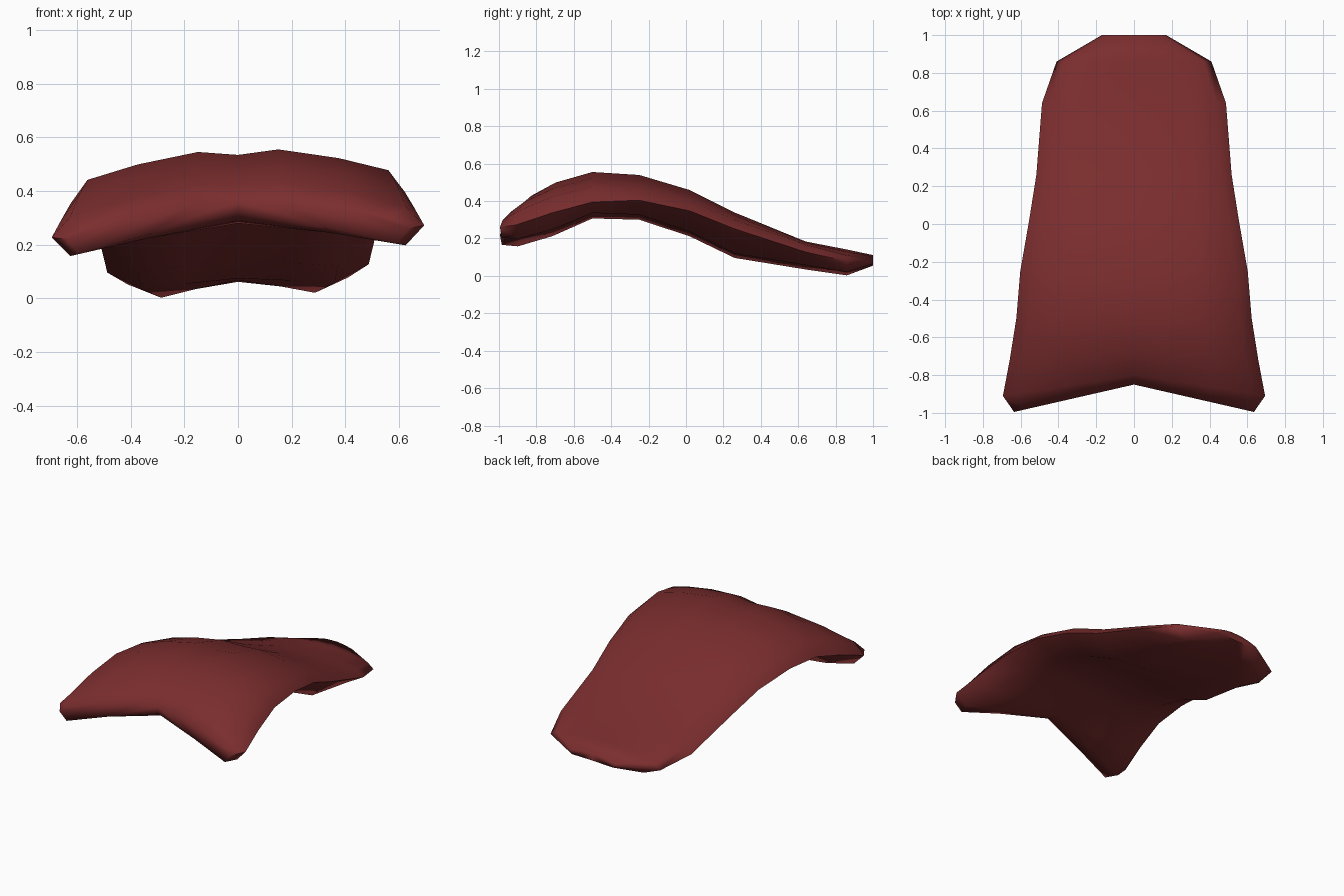
import bpy, bmesh, math

if "Cube" in bpy.data.objects:
    bpy.data.objects.remove(bpy.data.objects["Cube"])

red = bpy.data.materials.new("dark_red")
red.diffuse_color = (0.195, 0.026, 0.027, 1)
red.use_nodes = True
red.node_tree.nodes["Principled BSDF"].inputs["Base Color"].default_value = red.diffuse_color

# Stations front to back:
# y, half width, chevron depth, crest, shoulder z, rim z, lower lip z, underside z, lip width
STATIONS = [
    (-0.995, 0.635, 0.145, 0.365, 0.280, 0.240, 0.185, 0.320, 0.93),
    (-0.91, 0.694, 0.11, 0.420, 0.325, 0.250, 0.178, 0.290, 0.90),
    (-0.72, 0.658, 0.03, 0.485, 0.405, 0.315, 0.230, 0.280, 0.84),
    (-0.50, 0.623, 0.00, 0.535, 0.460, 0.375, 0.322, 0.338, 0.74),
    (-0.25, 0.602, 0.00, 0.522, 0.442, 0.385, 0.314, 0.338, 0.70),
    (0.02, 0.555, 0.00, 0.450, 0.385, 0.330, 0.224, 0.250, 0.70),
    (0.26, 0.517, 0.00, 0.335, 0.285, 0.235, 0.108, 0.145, 0.72),
    (0.64, 0.487, 0.00, 0.180, 0.153, 0.112, 0.046, 0.075, 0.74),
    (0.86, 0.410, 0.00, 0.138, 0.098, 0.065, 0.012, 0.068, 0.70),
    (1.00, 0.170, 0.00, 0.110, 0.085, 0.075, 0.060, 0.062, 0.90),
]
TILT = 0.032   # the panel leans slightly to one side

bm = bmesh.new()
rings = []
for y, w, dy, crest, shoulder, rim, lip, under, lipw in STATIONS:
    bump = 0.018 * max(0, 1 - abs(y + 0.42) / 0.6)   # slight crease along the middle
    section = [
        (0, crest), (0.24, crest + bump),
        (0.6, crest + (shoulder - crest) * 0.42 + bump * 0.5),
        (0.9, shoulder), (1, rim), (lipw, lip),
        (lipw * 0.55, under + (lip - under) * 0.5), (0, under),
    ]
    rings.append([bm.verts.new((x * w, y + dy * (1 - x), z)) for x, z in section])

# Skin between stations, then close both ends
for a, b in zip(rings, rings[1:]):
    for i in range(len(a) - 1):
        bm.faces.new((a[i], a[i + 1], b[i + 1], b[i]))
for ring in (rings[0], rings[-1]):
    for i in range(3):
        bm.faces.new((ring[i], ring[i + 1], ring[6 - i], ring[7 - i]))
bmesh.ops.recalc_face_normals(bm, faces=bm.faces)
# the half shell is open at the middle, so check direction on the crest
bm.normal_update()
crest_face = next(f for f in rings[4][1].link_faces if rings[4][0] in f.verts)
if crest_face.normal.z < 0:
    bmesh.ops.reverse_faces(bm, faces=bm.faces)

mesh = bpy.data.meshes.new("curved_panel")
bm.to_mesh(mesh)
bm.free()
mesh.materials.append(red)
panel = bpy.data.objects.new("curved_panel", mesh)
bpy.context.collection.objects.link(panel)

# Mirror the half across x = 0
mirror = panel.modifiers.new("mirror", 'MIRROR')
mirror.use_clip = True
mirror.merge_threshold = 0.001

bpy.context.view_layer.objects.active = panel
panel.select_set(True)
bpy.ops.object.modifier_apply(modifier="mirror")
for v in panel.data.vertices:
    v.co.z += TILT * v.co.x
bpy.ops.object.shade_smooth_by_angle(angle=math.radians(85))
